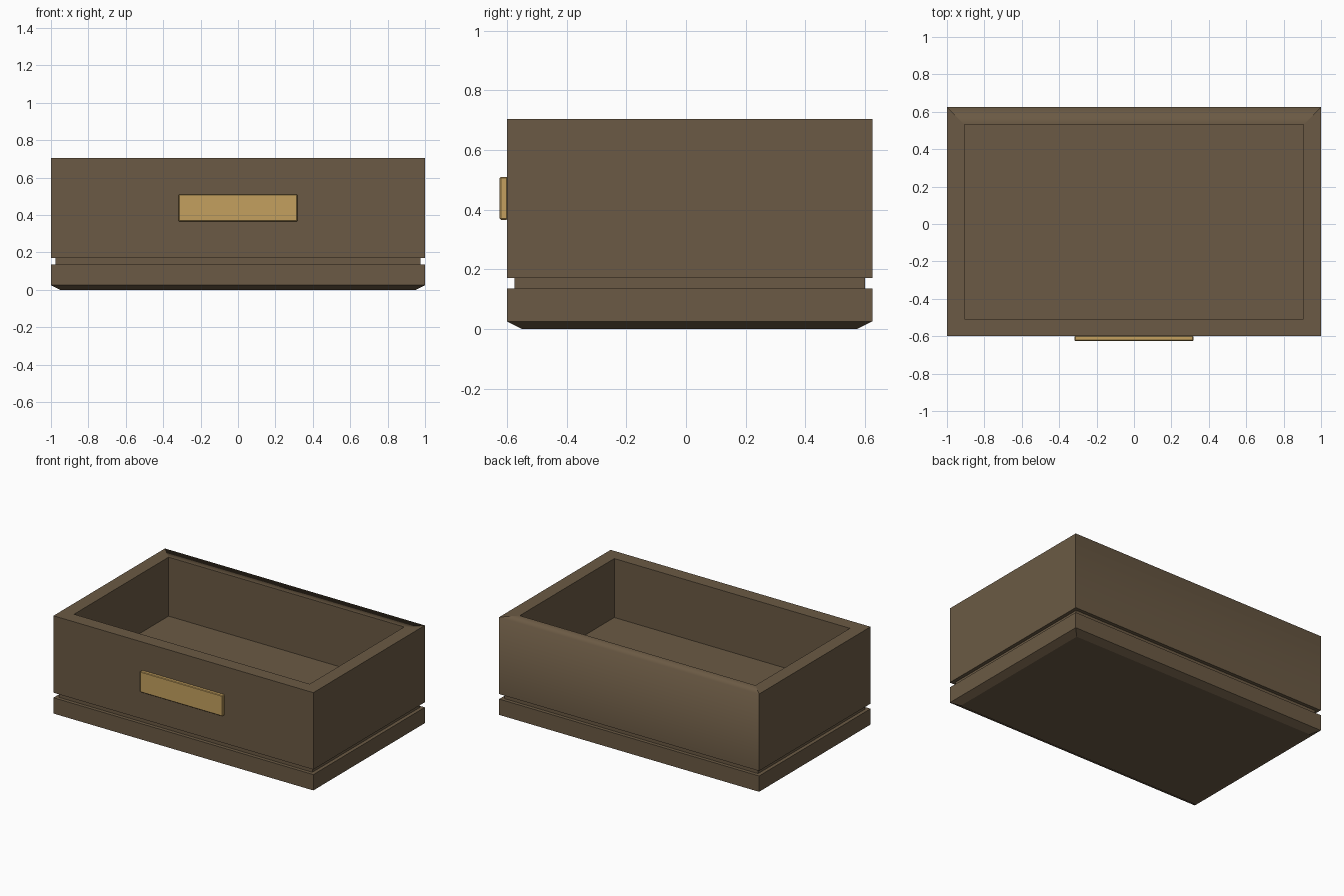
import bpy, bmesh
from mathutils import Vector

if "Cube" in bpy.data.objects:
    bpy.data.objects.remove(bpy.data.objects["Cube"])


def material(name, rgb):
    m = bpy.data.materials.new(name)
    m.diffuse_color = (*rgb, 1)
    m.use_nodes = True
    m.node_tree.nodes["Principled BSDF"].inputs["Base Color"].default_value = m.diffuse_color
    return m


brown = material("dark wood brown", (0.147, 0.102, 0.058))
brass = material("dull brass", (0.546, 0.352, 0.114))


def add_object(name, bm, mat):
    bmesh.ops.recalc_face_normals(bm, faces=bm.faces)
    me = bpy.data.meshes.new(name)
    bm.to_mesh(me)
    bm.free()
    me.materials.append(mat)
    ob = bpy.data.objects.new(name, me)
    bpy.context.collection.objects.link(ob)
    return ob


# Open box body: rectangular rings (inset, height) from underside to inner floor
X, Y0, Y1, TOP = 1.0, -0.6, 0.625, 0.705
profile = [(0.05, 0), (0, 0.025), (0, 0.135), (0.025, 0.135), (0.025, 0.17),
           (0, 0.17), (0, TOP), (0.093, TOP), (0.093, 0.295)]
bm = bmesh.new()
rings = []
for d, z in profile:
    corners = [(-X + d, Y0 + d), (X - d, Y0 + d), (X - d, Y1 - d), (-X + d, Y1 - d)]
    rings.append([bm.verts.new((x, y, z)) for x, y in corners])
for a, b in zip(rings, rings[1:]):
    for i in range(4):
        j = (i + 1) % 4
        bm.faces.new((a[i], a[j], b[j], b[i]))
bm.faces.new(rings[0])
bm.faces.new(rings[-1])

# Everything crisp except the softly shaded back edge of the rim
for f in bm.faces:
    f.smooth = True
for e in bm.edges:
    back_rim = all(abs(v.co.y - Y1) < 1e-4 and abs(v.co.z - TOP) < 1e-4 for v in e.verts)
    e.smooth = back_rim
add_object("box_body", bm, brown)

# Front plate
bm = bmesh.new()
bmesh.ops.create_cube(bm, size=1)
bmesh.ops.scale(bm, vec=(0.636, 0.027, 0.144), verts=bm.verts)
bmesh.ops.translate(bm, vec=Vector((0, -0.6115, 0.438)), verts=bm.verts)
bmesh.ops.bevel(bm, geom=bm.edges[:], offset=0.004, segments=1, affect='EDGES')
add_object("front_plate", bm, brass)
